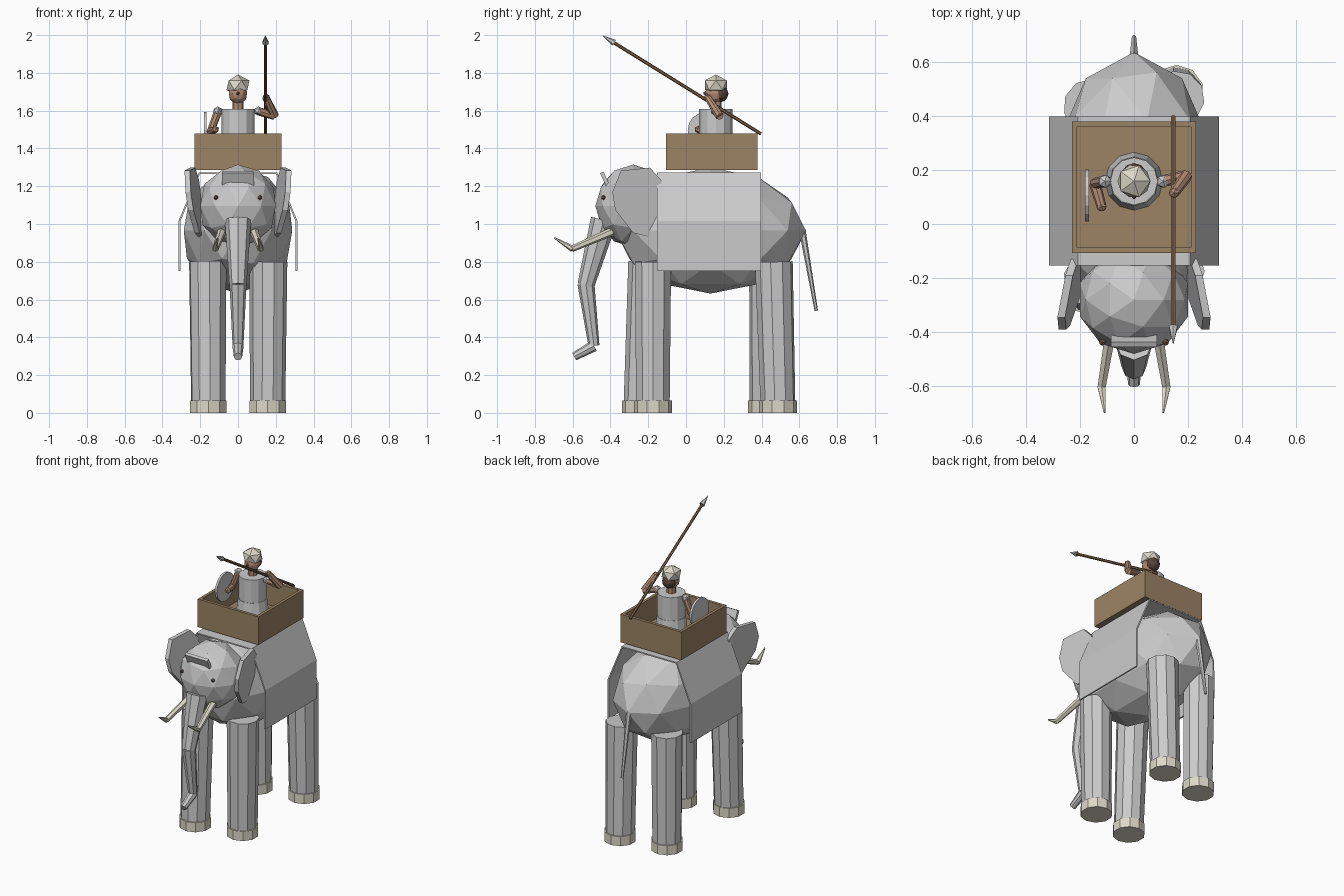
import bpy, bmesh, math
from mathutils import Vector, Matrix

if "Cube" in bpy.data.objects:
    bpy.data.objects.remove(bpy.data.objects["Cube"])

def mat(name, c):
    m = bpy.data.materials.new(name)
    m.diffuse_color = (*c, 1)
    m.use_nodes = True
    m.node_tree.nodes["Principled BSDF"].inputs["Base Color"].default_value = m.diffuse_color
    return m

WOOD = mat("wood", (0.33, 0.23, 0.13))
SHAFT = mat("shaft", (0.22, 0.13, 0.07))
SKIN = mat("skin", (0.46, 0.27, 0.18))
HAIR = mat("hair", (0.10, 0.06, 0.04))
CREAM = mat("ivory", (0.72, 0.69, 0.58))
EYE = mat("eye", (0.22, 0.13, 0.10))

def finish(name, bm, material=None):
    bmesh.ops.recalc_face_normals(bm, faces=bm.faces)
    me = bpy.data.meshes.new(name)
    bm.to_mesh(me)
    bm.free()
    ob = bpy.data.objects.new(name, me)
    bpy.context.collection.objects.link(ob)
    if material:
        me.materials.append(material)
    return ob

def ball(name, loc, size, sub=2, material=None):
    bm = bmesh.new()
    bmesh.ops.create_icosphere(bm, subdivisions=sub, radius=1,
        matrix=Matrix.Translation(loc) @ Matrix.Diagonal((*size, 1)))
    return finish(name, bm, material)

def box(name, loc, size, tilt=0, material=None):
    bm = bmesh.new()
    bmesh.ops.create_cube(bm, size=1, matrix=Matrix.Translation(loc)
        @ Matrix.Rotation(tilt, 4, 'X') @ Matrix.Diagonal((*size, 1)))
    return finish(name, bm, material)

def rod(name, segs, sides=8, material=None):
    """Tapered segments, each (start, end, start radius, end radius)."""
    bm = bmesh.new()
    for a, b, r1, r2 in segs:
        a, b = Vector(a), Vector(b)
        d = b - a
        rot = d.to_track_quat('Z', 'Y').to_matrix().to_4x4()
        bmesh.ops.create_cone(bm, cap_ends=True, segments=sides, radius1=r1, radius2=r2,
            depth=d.length, matrix=Matrix.Translation((a + b) / 2) @ rot)
    return finish(name, bm, material)

# Elephant body and head
ball("body", (0, 0.13, 0.965), (0.302, 0.505, 0.333))
ball("elephant_head", (0, -0.28, 1.095), (0.21, 0.20, 0.22))
box("forehead_plate", (0, -0.428, 1.235), (0.17, 0.02, 0.085), math.radians(25))

# Trunk and tail
rod("trunk", [((0, -0.435, 1.02), (0, -0.53, 0.675), 0.07, 0.045),
              ((0, -0.53, 0.685), (0, -0.487, 0.355), 0.045, 0.029),
              ((0, -0.487, 0.355), (0, -0.592, 0.298), 0.03, 0.022)])
rod("tail", [((0, 0.615, 0.97), (0, 0.69, 0.54), 0.018, 0.009)], 6)

# Ears, eyes and tusks on both sides
ear = [(-0.345, 1.283), (-0.19, 1.298), (-0.13, 1.23), (-0.13, 1.05),
       (-0.19, 0.93), (-0.28, 0.953), (-0.375, 1.075), (-0.39, 1.17)]
for s, side in ((1, "right"), (-1, "left")):
    bm = bmesh.new()
    def ear_x(y, z):
        return 0.19 + 0.2 * (-0.13 - y) + 0.12 * (z - 1.1)
    rings = [[bm.verts.new((s * (ear_x(y, z) + t), y, z)) for y, z in ear]
             for t in (0, 0.028)]
    bm.faces.new(rings[0])
    bm.faces.new(rings[1])
    for i in range(len(ear)):
        j = (i + 1) % len(ear)
        bm.faces.new((rings[0][i], rings[0][j], rings[1][j], rings[1][i]))
    finish(side + "_ear", bm)
    ball(side + "_elephant_eye", (s * 0.117, -0.437, 1.14), (0.013,) * 3, 1, EYE)
    rod(side + "_tusk", [((s * 0.085, -0.39, 0.96), (s * 0.12, -0.605, 0.868), 0.023, 0.017),
                         ((s * 0.12, -0.60, 0.868), (s * 0.108, -0.697, 0.927), 0.017, 0.004)],
        6, CREAM)

# Legs and feet
for s, side, front, back in ((1, "right", (-0.175, -0.175), (0.487, 0.465)),
                             (-1, "left", (-0.238, -0.205), (0.43, 0.435))):
    for pos, (yb, yt) in (("front", front), ("hind", back)):
        x = s * 0.157
        rod(f"{side}_{pos}_leg", [((x, yb, 0.03), (x * 1.02, yt, 0.80), 0.093, 0.101)], 10)
        rod(f"{side}_{pos}_foot", [((x, yb, 0), (x, yb, 0.065), 0.101, 0.101)], 10, CREAM)

# Saddle cloth draped over the back
bm = bmesh.new()
prof = [(-0.31, 0.75), (-0.31, 1.015), (-0.205, 1.268),
        (0.205, 1.268), (0.31, 1.015), (0.31, 0.75)]
rows = [[bm.verts.new((x, y, z)) for x, z in prof] for y in (-0.153, 0.398)]
for i in range(len(prof) - 1):
    bm.faces.new((rows[0][i], rows[0][i + 1], rows[1][i + 1], rows[1][i]))
cloth = finish("saddle_cloth", bm)
sol = cloth.modifiers.new("thickness", 'SOLIDIFY')
sol.thickness = 0.01
sol.offset = 0

# Open wooden carriage box
Y0, Y1, W = -0.107, 0.379, 0.23
YC, YL = (Y0 + Y1) / 2, Y1 - Y0
box("carriage_floor", (0, YC, 1.302), (2 * W, YL, 0.03), 0, WOOD)
for s in (-1, 1):
    box("carriage_side", (s * (W - 0.01), YC, 1.397), (0.02, YL, 0.163), 0, WOOD)
    box("carriage_end", (0, YC + s * (YL / 2 - 0.01), 1.397), (2 * W - 0.04, 0.02, 0.163), 0, WOOD)

# Rider
P = 0.158
rod("rider_skirt", [((0, P, 1.31), (0, P, 1.45), 0.108, 0.09)], 12)
rod("rider_torso", [((0, P, 1.42), (0, P, 1.608), 0.088, 0.088)], 12)
rod("rider_neck", [((0, P, 1.60), (0, P, 1.665), 0.03, 0.03)], 8, SKIN)
ball("rider_head", (0, P - 0.005, 1.69), (0.05, 0.053, 0.056), 2, SKIN)
ball("rider_hair", (0, P + 0.022, 1.69), (0.047, 0.045, 0.046), 2, HAIR)
ball("rider_nose", (0, P - 0.056, 1.692), (0.009, 0.011, 0.011), 1, EYE)
ball("rider_helmet", (0, P, 1.735), (0.068, 0.068, 0.056), 1, CREAM)
for s in (-1, 1):
    ball("shoulder_guard", (s * 0.108, P, 1.598), (0.027, 0.027, 0.025), 1)

# Arms
elbow, hand = (0.193, 0.178, 1.572), (0.148, 0.115, 1.67)
rod("right_arm", [((0.105, P, 1.598), elbow, 0.022, 0.021),
                  (elbow, hand, 0.024, 0.019)], 8, SKIN)
ball("right_hand", hand, (0.021,) * 3, 1, SKIN)
elbow, hand = (-0.145, 0.15, 1.49), (-0.12, 0.065, 1.50)
rod("left_arm", [((-0.105, P, 1.598), elbow, 0.022, 0.02),
                 (elbow, hand, 0.022, 0.018)], 8, SKIN)
ball("left_hand", hand, (0.021,) * 3, 1, SKIN)

# Shield and spear
rod("shield", [((-0.181, 0.105, 1.497), (-0.166, 0.105, 1.497), 0.096, 0.096)], 16)
butt, tip = Vector((0.145, 0.397, 1.477)), Vector((0.145, -0.443, 1.998))
neck = butt.lerp(tip, 0.925)
rod("spear_shaft", [(butt, neck, 0.009, 0.009)], 6, SHAFT)
rod("spear_head", [(neck, tip, 0.018, 0.001)], 6)
